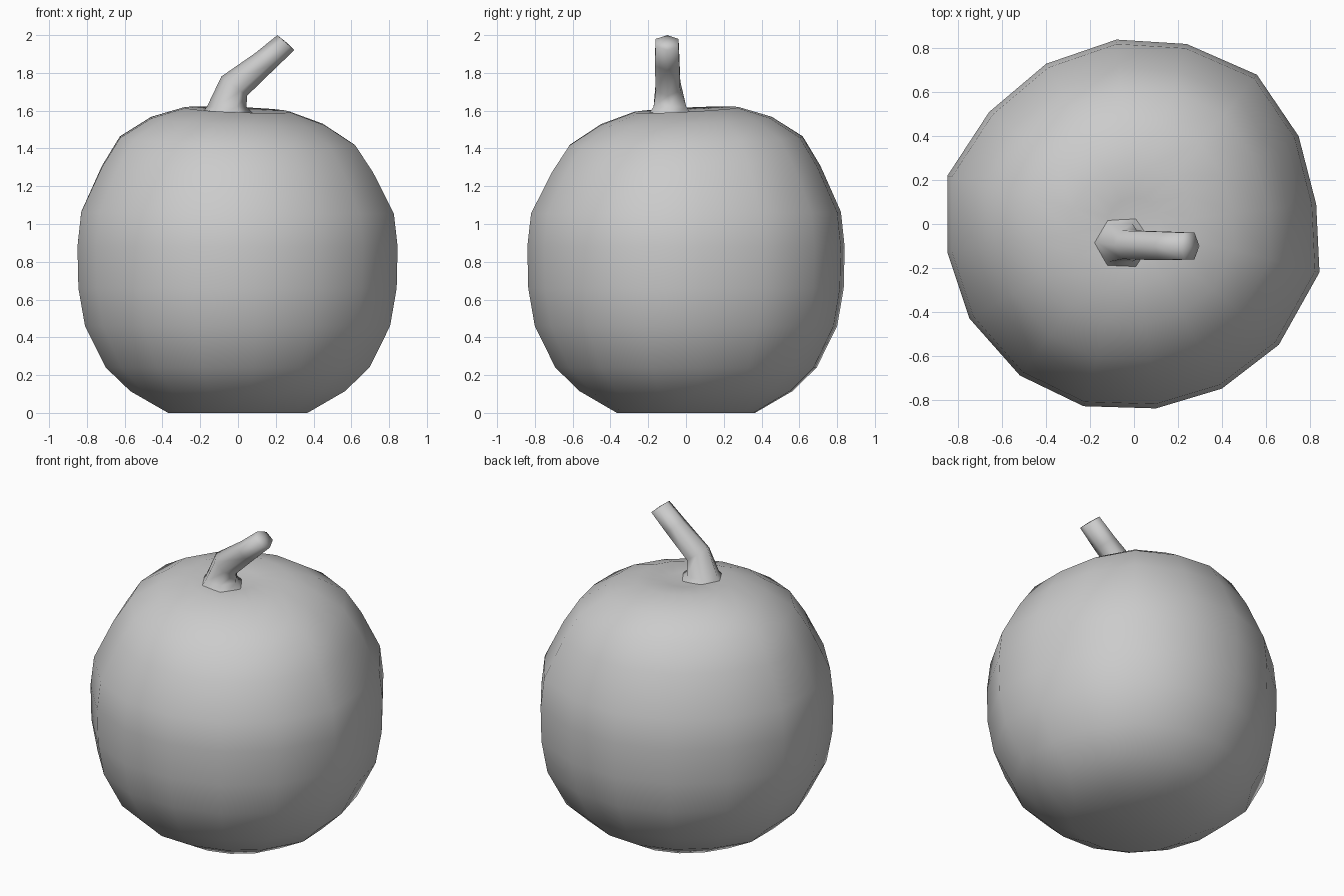
import bpy, bmesh
from math import cos, sin, pi
from mathutils import Vector

if "Cube" in bpy.data.objects:
    bpy.data.objects.remove(bpy.data.objects["Cube"])


def build(name, rings, start_tip=None, end_tip=None):
    """Skin a stack of closed rings, closing the ends with fans where tips are given."""
    bm = bmesh.new()
    loops = [[bm.verts.new(p) for p in ring] for ring in rings]
    n = len(loops[0])
    for a, b in zip(loops, loops[1:]):
        for i in range(n):
            j = (i + 1) % n
            bm.faces.new((a[i], a[j], b[j], b[i]))
    for loop, tip in ((loops[0], start_tip), (loops[-1], end_tip)):
        if tip:
            c = bm.verts.new(tip)
            for i in range(n):
                bm.faces.new((loop[i], loop[(i + 1) % n], c))
    bmesh.ops.recalc_face_normals(bm, faces=bm.faces)
    for f in bm.faces:
        f.smooth = True
    mesh = bpy.data.meshes.new(name)
    bm.to_mesh(mesh)
    bm.free()
    obj = bpy.data.objects.new(name, mesh)
    bpy.context.collection.objects.link(obj)
    return obj


# Fruit body: slightly irregular 16-sided outline, scaled up a rounded profile
outline = [(.83, .09), (.75, .40), (.56, .68), (.24, .82), (-.08, .84), (-.40, .73),
           (-.66, .51), (-.85, .22), (-.85, -.13), (-.75, -.43), (-.52, -.69),
           (-.23, -.83), (.10, -.84), (.40, -.75), (.66, -.55), (.845, -.22)]
profile = [(.37, 0), (.57, .115), (.70, .24), (.81, .46), (.845, .66), (.85, .88),
           (.83, 1.06), (.72, 1.29), (.625, 1.44), (.46, 1.545), (.28, 1.605), (.12, 1.595)]
body_rings = []
for r, z in profile:
    s = r / .85
    lean = max(0, z - 1.0) / .6          # crown leans a little up to the back left
    body_rings.append([(x * s, y * s, z + lean * s * (.05 * y - .04 * x))
                       for x, y in outline])
build("fruit_body", body_rings, (0, 0, 0), (-.02, -.05, 1.585))

# Stem: six-sided, flared at the base and bent to the right
#        centre               across  depth  ring lean (x, z)
stem = [((-.055, -.085, 1.56), .16, .15, (1, 0)),
        ((-.06, -.085, 1.62), .105, .10, (1, 0)),
        ((-.02, -.095, 1.73), .085, .075, (.80, -.60)),
        ((.14, -.10, 1.86), .066, .075, (.70, -.71)),
        ((.253, -.10, 1.96), .060, .070, (.75, -.66))]
stem_rings = []
for c, a, d, (ux, uz) in stem:
    across, depth = Vector((ux, 0, uz)), Vector((0, 1, 0))
    stem_rings.append([Vector(c) + across * a * cos(k * pi / 3) + depth * d * sin(k * pi / 3)
                       for k in range(6)])
build("stem", stem_rings, None, (.256, -.10, 1.962))
